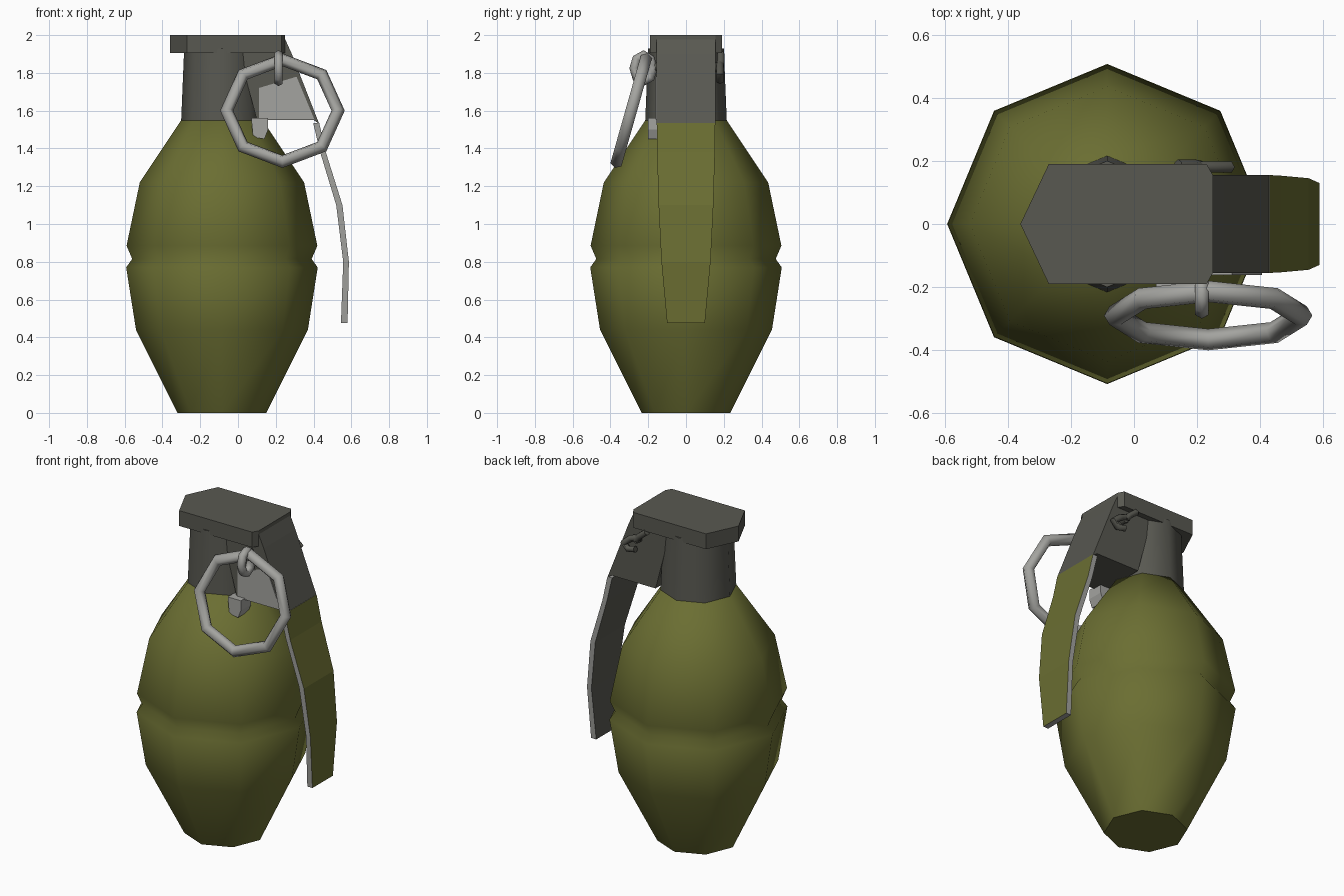
import bpy, bmesh, math
from mathutils import Vector

cube = bpy.data.objects.get("Cube")
if cube:
    bpy.data.objects.remove(cube, do_unlink=True)


def material(name, rgb):
    m = bpy.data.materials.new(name)
    m.use_nodes = True
    m.diffuse_color = (*rgb, 1)
    m.node_tree.nodes["Principled BSDF"].inputs["Base Color"].default_value = (*rgb, 1)
    return m


OLIVE = material("olive paint", (0.145, 0.155, 0.032))
DARK = material("dark gray metal", (0.098, 0.098, 0.082))
LIGHT = material("light gray metal", (0.37, 0.37, 0.35))
CENTER_X = -0.085


def finish(name, bm, mats, smooth=None):
    bmesh.ops.recalc_face_normals(bm, faces=bm.faces)
    mesh = bpy.data.meshes.new(name)
    bm.to_mesh(mesh)
    bm.free()
    for m in mats:
        mesh.materials.append(m)
    ob = bpy.data.objects.new(name, mesh)
    bpy.context.collection.objects.link(ob)
    if smooth:
        bpy.ops.object.select_all(action="DESELECT")
        ob.select_set(True)
        bpy.context.view_layer.objects.active = ob
        bpy.ops.object.shade_smooth_by_angle(angle=math.radians(smooth))
    return ob


def loft(bm, rings, closed=False):
    """Skin equal-sized rings of points; cap the ends unless closed."""
    loops = [[bm.verts.new(p) for p in ring] for ring in rings]
    n = len(loops[0])
    pairs = list(zip(loops, loops[1:])) + ([(loops[-1], loops[0])] if closed else [])
    for a, b in pairs:
        for i in range(n):
            j = (i + 1) % n
            bm.faces.new((a[i], a[j], b[j], b[i]))
    if not closed:
        bm.faces.new(loops[0])
        bm.faces.new(loops[-1])


def lathe(name, profile, mat, smooth):
    bm = bmesh.new()
    loft(bm, [[(CENTER_X + r * math.cos(i * math.pi / 4), r * math.sin(i * math.pi / 4), z)
               for i in range(8)] for r, z in profile])
    return finish(name, bm, [mat], smooth)


def side_prism(name, outline, y0, y1, mat):
    """Extrude an (x, z) outline along y."""
    bm = bmesh.new()
    loft(bm, [[(x, y, z) for x, z in outline] for y in (y0, y1)])
    return finish(name, bm, [mat])


def tube(name, points, radius, mat, sides=6, closed=False):
    pts = [Vector(p) for p in points]
    n = len(pts)
    normal = (pts[1] - pts[0]).cross(pts[2] - pts[1]).normalized()
    rings = []
    for i, p in enumerate(pts):
        before = pts[i - 1] if closed or i else p
        after = pts[(i + 1) % n] if closed or i < n - 1 else p
        side = (after - before).normalized().cross(normal)
        rings.append([p + radius * (math.cos(a) * side + math.sin(a) * normal)
                      for a in (k * math.tau / sides for k in range(sides))])
    bm = bmesh.new()
    loft(bm, rings, closed)
    return finish(name, bm, [mat], 65)


# Eight-sided body with a seam groove, and neck
lathe("body", [(0.235, 0), (0.455, 0.44), (0.507, 0.77), (0.475, 0.815),
               (0.505, 0.885), (0.435, 1.22), (0.215, 1.55)], OLIVE, 60)
lathe("neck", [(0.216, 1.545), (0.2, 1.93)], DARK, 50)

# Cap plate with a pointed rear end
bm = bmesh.new()
plan = [(-0.36, 0), (-0.27, -0.19), (0.23, -0.19), (0.25, -0.155),
        (0.25, 0.155), (0.23, 0.19), (-0.27, 0.19)]
loft(bm, [[(x, y, z) for x, y in plan] for z in (1.905, 2.0)])
finish("cap_plate", bm, [DARK])

# Lever housing, with a bare metal cheek and bracket on the front
side_prism("lever_housing", [(0.0, 1.93), (0.1, 2.0), (0.24, 2.0), (0.285, 1.9), (0.43, 1.53),
                             (0.4, 1.55), (0.1, 1.55)], -0.155, 0.155, DARK)
side_prism("cheek_plate", [(0.11, 1.552), (0.405, 1.552), (0.31, 1.78), (0.11, 1.72)],
           -0.161, -0.154, LIGHT)
side_prism("lever_bracket", [(0.07, 1.56), (0.08, 1.46), (0.14, 1.45), (0.16, 1.5),
                             (0.16, 1.56)], -0.2, -0.1, LIGHT)

# Lever: painted outside, bare edges, dark inside
bm = bmesh.new()
sections = [(0.398, 0.43, 1.535, 0.155), (0.435, 0.465, 1.38, 0.153),
            (0.52, 0.553, 1.1, 0.145), (0.557, 0.587, 0.8, 0.13), (0.545, 0.58, 0.475, 0.1)]
loft(bm, [[(xi, -w, z), (xo, -w, z), (xo, w, z), (xi, w, z)] for xi, xo, z, w in sections])
lever = finish("lever", bm, [OLIVE, LIGHT, DARK])
for f in lever.data.polygons:
    f.material_index = 0 if f.normal.x > 0.6 else 2 if f.normal.x < -0.6 else 1

# Eight-sided pull ring, hanging at a tilt
tilt = Vector((0, 0.15, 0.53)).normalized()
middle = Vector((0.235, -0.29, 1.6))
tube("pull_ring", [middle + 0.295 * math.cos(a) * Vector((1, 0, 0)) + 0.28 * math.sin(a) * tilt
                   for a in (i * math.pi / 4 for i in range(8))], 0.035, LIGHT, 6, True)

# Safety pin: eye around the ring, shaft, and two bent legs at the back
tube("pin_eye", [(0.215, -0.225 + 0.05 * math.cos(a), 1.825 + 0.07 * math.sin(a))
                 for a in (i * math.tau / 8 for i in range(8))], 0.025, LIGHT, 6, True)
tube("pin_shaft", [(0.215, -0.18, 1.83), (0.215, 0.0, 1.832), (0.215, 0.185, 1.83)],
     0.024, DARK)
tube("pin_leg_upper", [(0.215, 0.18, 1.83), (0.19, 0.185, 1.86), (0.14, 0.185, 1.9)], 0.02, DARK)
tube("pin_leg_lower", [(0.19, 0.18, 1.85), (0.25, 0.18, 1.83), (0.3, 0.18, 1.79),
                       (0.27, 0.18, 1.76), (0.22, 0.18, 1.77)], 0.02, DARK)
